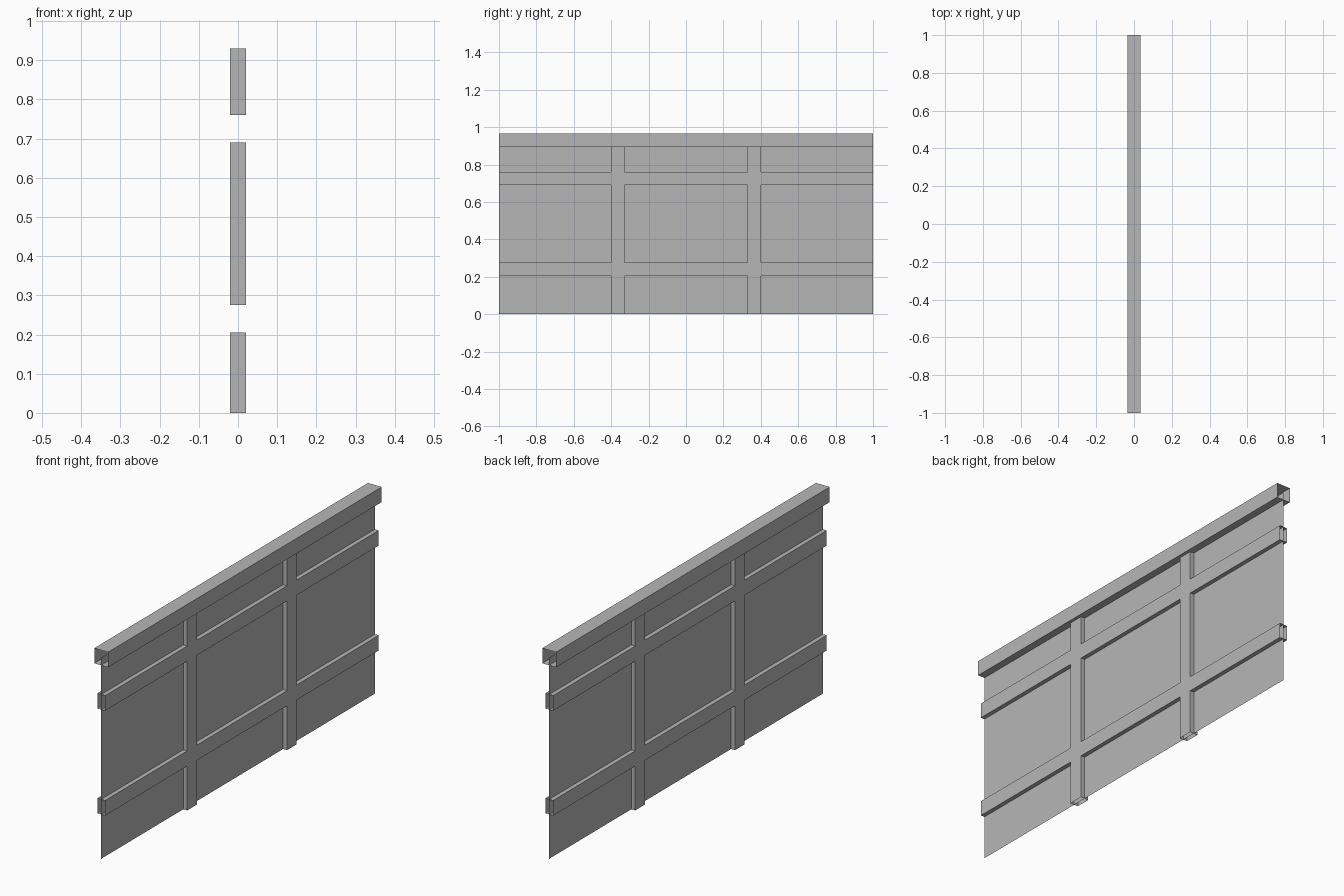
import bpy
import bmesh

cube = bpy.data.objects.get("Cube")
if cube:
    bpy.data.objects.remove(cube, do_unlink=True)

HALF_LENGTH = 1.0
WALL_TOP = 0.93      # the sheet and posts end inside the cap rail
BAR = 0.035          # half width of every bar
DEPTH = 0.02         # half depth of posts and rails
POSTS = (-0.365, 0.365)
RAILS = (0.24, 0.725)

grey = bpy.data.materials.new("matte grey")
grey.use_nodes = True
grey.diffuse_color = (0.47, 0.47, 0.47, 1)
grey.node_tree.nodes["Principled BSDF"].inputs["Base Color"].default_value = grey.diffuse_color


def make_part(name, quads):
    """Build an object from quads, welding shared corners."""
    bm = bmesh.new()
    for quad in quads:
        bm.faces.new([bm.verts.new(p) for p in quad])
    bmesh.ops.remove_doubles(bm, verts=bm.verts, dist=0.0001)
    bmesh.ops.recalc_face_normals(bm, faces=bm.faces)
    mesh = bpy.data.meshes.new(name)
    bm.to_mesh(mesh)
    bm.free()
    mesh.materials.append(grey)
    obj = bpy.data.objects.new(name, mesh)
    bpy.context.collection.objects.link(obj)
    return obj


def sheet(x, y0, y1, z0, z1):
    return [(x, y0, z0), (x, y1, z0), (x, y1, z1), (x, y0, z1)]


def strip(start, end, depth):
    """Quad across the depth of a bar, along a line in the y-z plane."""
    (ya, za), (yb, zb) = start, end
    return [(-depth, ya, za), (-depth, yb, zb), (depth, yb, zb), (depth, ya, za)]


# Thin wall sheet
make_part("wall_sheet", [sheet(0, -HALF_LENGTH, HALF_LENGTH, 0, WALL_TOP)])

# Hollow lattice: odd columns are posts, odd rows are rails, ends stay open
ys = [-HALF_LENGTH] + [p + s * BAR for p in POSTS for s in (-1, 1)] + [HALF_LENGTH]
zs = [0] + [r + s * BAR for r in RAILS for s in (-1, 1)] + [WALL_TOP]
lattice = []
for i, (y0, y1) in enumerate(zip(ys, ys[1:])):
    for j, (z0, z1) in enumerate(zip(zs, zs[1:])):
        post, rail = i % 2 == 1, j % 2 == 1
        if post or rail:
            lattice += [sheet(x, y0, y1, z0, z1) for x in (-DEPTH, DEPTH)]
        if post and not rail:
            lattice += [strip((y, z0), (y, z1), DEPTH) for y in (y0, y1)]
        if rail and not post:
            lattice += [strip((y0, z), (y1, z), DEPTH) for z in (z0, z1)]
make_part("post_and_rail_lattice", lattice)

# Hollow square cap rail with open ends
low, high = WALL_TOP - BAR, WALL_TOP + BAR
cap = [sheet(x, -HALF_LENGTH, HALF_LENGTH, low, high) for x in (-BAR, BAR)]
cap += [strip((-HALF_LENGTH, z), (HALF_LENGTH, z), BAR) for z in (low, high)]
make_part("cap_rail", cap)
